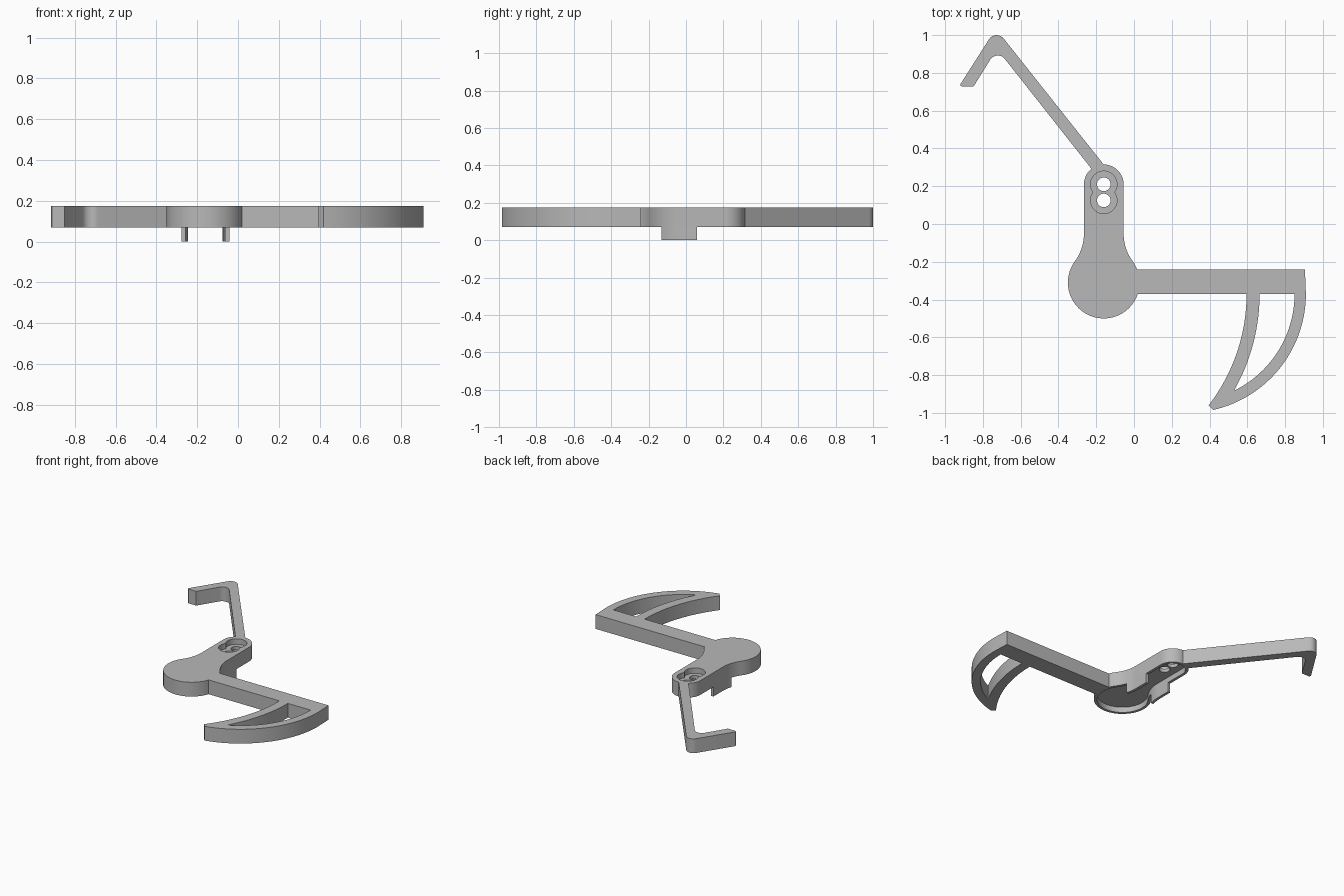
import bpy, bmesh
from math import sin, cos, pi, radians, sqrt, atan2

cube = bpy.data.objects.get("Cube")
if cube:
    bpy.data.objects.remove(cube, do_unlink=True)

grey = bpy.data.materials.new("plain grey")
grey.use_nodes = True
grey.diffuse_color = (0.48, 0.48, 0.48, 1)
grey.node_tree.nodes["Principled BSDF"].inputs["Base Color"].default_value = (0.48, 0.48, 0.48, 1)

BOTTOM, TOP = 0.07, 0.175
CX = -0.16                     # centre line of the body
PIVOT_Y, DISC_Y = 0.21, -0.31  # centres of the rounded end and the disc
NECK_Y = -0.05                 # where the neck starts to flare
HOOK_Y = -0.37                 # underside of the arm and centre of the hook arcs


def arc(cx, cy, r, a0, a1, n=24):
    return [(cx + r * cos(a0 + (a1 - a0) * i / n),
             cy + r * sin(a0 + (a1 - a0) * i / n)) for i in range(n + 1)]


def prism(name, outline, z0, z1):
    """Extrude a flat outline between two heights."""
    bm = bmesh.new()
    face = bm.faces.new([bm.verts.new((x, y, z0)) for x, y in outline])
    top = bmesh.ops.extrude_face_region(bm, geom=[face])["geom"]
    bmesh.ops.translate(bm, vec=(0, 0, z1 - z0),
                        verts=[v for v in top if isinstance(v, bmesh.types.BMVert)])
    bmesh.ops.recalc_face_normals(bm, faces=bm.faces)
    mesh = bpy.data.meshes.new(name)
    bm.to_mesh(mesh)
    bm.free()
    mesh.materials.append(grey)
    ob = bpy.data.objects.new(name, mesh)
    bpy.context.collection.objects.link(ob)
    return ob


def activate(ob):
    bpy.ops.object.select_all(action='DESELECT')
    ob.select_set(True)
    bpy.context.view_layer.objects.active = ob


def cut(ob, outline, z0, z1):
    cutter = prism("cutter", outline, z0, z1)
    cutter.hide_render = True
    mod = ob.modifiers.new("cut", 'BOOLEAN')
    mod.operation, mod.solver, mod.object = 'DIFFERENCE', 'EXACT', cutter
    activate(ob)
    bpy.ops.object.modifier_apply(modifier=mod.name)
    bpy.data.objects.remove(cutter, do_unlink=True)


def circle(y, r):
    return arc(CX, y, r, 0, 2 * pi, 40)[:-1]


FILLET = 0.25


def body_outline(inset=0.0):
    """Rounded end, straight neck, concave flare and disc, made symmetric."""
    neck, disc, r = 0.105 - inset, 0.19 - inset, FILLET + inset
    lean = atan2(NECK_Y - DISC_Y, neck + r)
    right = arc(0, DISC_Y, disc, -pi / 2, lean, 28)
    right += arc(neck + r, NECK_Y, r, pi + lean, pi, 14)[1:]
    right += arc(0, PIVOT_Y, neck, 0, pi / 2, 16)
    left = [(-x, y) for x, y in reversed(right[1:-1])]
    return [(CX + x, y) for x, y in right + left]


# Body with hollow underside, stepped holes on top
body = prism("body", body_outline(), BOTTOM, TOP)
cut(body, body_outline(0.02), BOTTOM - 0.05, 0.11)
for y in (PIVOT_Y, 0.125):
    cut(body, circle(y, 0.07), 0.135, TOP + 0.05)
for y in (PIVOT_Y, 0.125):
    cut(body, circle(y, 0.036), BOTTOM, TOP + 0.05)


# Tabs that continue the neck wall downwards
def half_width(y, inset):
    r = FILLET + inset
    drop = min(0, y - NECK_Y)
    return 0.105 - inset + r - sqrt(r * r - drop * drop)


heights = [-0.13 + 0.19 * i / 12 for i in range(13)]
tabs = []
for side, name in ((1, "left_tab"), (-1, "right_tab")):
    outer = [(CX + side * half_width(y, 0), y) for y in heights]
    inner = [(CX + side * half_width(y, 0.02), y) for y in reversed(heights)]
    tabs.append(prism(name, outer + inner, 0, BOTTOM))

# Straight arm ending in a curved hook with an opening
tip_out = atan2(-0.993 - HOOK_Y, 0.14)
tip_in = atan2(-0.96 - HOOK_Y, 0.765)
hook = [(0.01, HOOK_Y), (0.01, -0.241), (0.905, -0.241)]
hook += arc(0.28, HOOK_Y, 0.63, 0, tip_out, 36)
hook += arc(-0.37, HOOK_Y, 0.966, tip_in, 0, 24)
hook_arm = prism("hook_arm", hook, BOTTOM, TOP)
opening = arc(0.28, HOOK_Y, 0.57, 0, atan2(-0.507, 0.253), 30)
opening += arc(-0.37, HOOK_Y, 1.035, atan2(-0.507, 0.902), 0, 24)
cut(hook_arm, opening, 0, 0.3)

# Thin slanted arm with a bent, rounded end
slant = [(-0.16, 0.314), (-0.69, 0.982)]
slant += arc(-0.728, 0.953, 0.047, radians(38), radians(147), 10)
slant += [(-0.918, 0.742), (-0.918, 0.732), (-0.911, 0.727), (-0.85, 0.727)]
slant += arc(-0.721, 0.845, 0.047, radians(147), radians(38), 10)
slant += [(-0.225, 0.292)]
thin_arm = prism("thin_arm", slant, BOTTOM, TOP)

for ob in [body, hook_arm, thin_arm] + tabs:
    activate(ob)
    bpy.ops.object.shade_smooth_by_angle(angle=radians(30))
